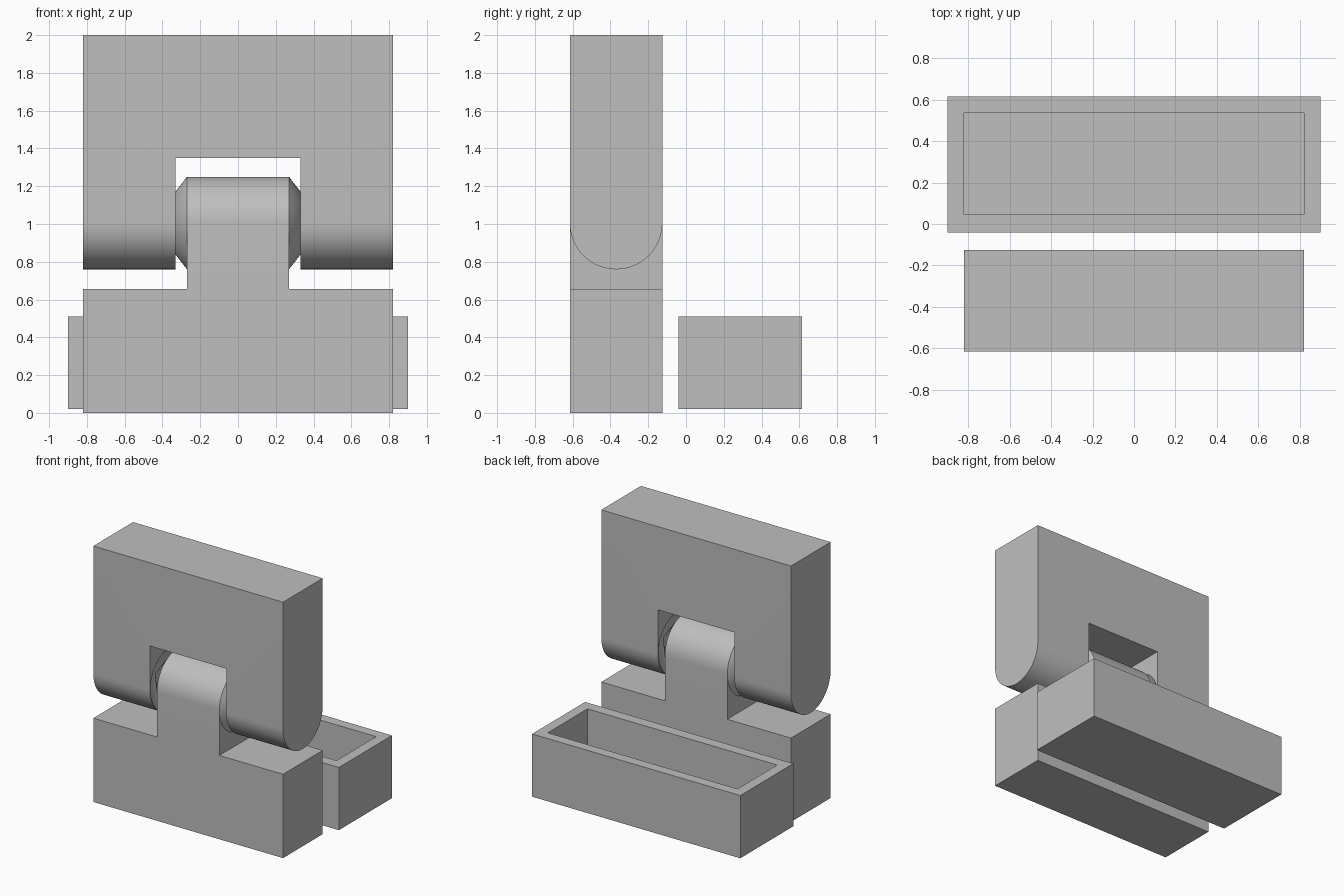
import bpy, bmesh, math
from mathutils import Matrix

if "Cube" in bpy.data.objects:
    bpy.data.objects.remove(bpy.data.objects["Cube"], do_unlink=True)

grey = bpy.data.materials.new("plain_grey")
grey.use_nodes = True
grey.diffuse_color = (0.52, 0.52, 0.52, 1)
grey.node_tree.nodes["Principled BSDF"].inputs["Base Color"].default_value = grey.diffuse_color

HALF_W = 0.82              # half width of both leaves
Y_MID, R = -0.37, 0.245    # hinge axis depth and knuckle radius
AXIS_Z = 1.005             # hinge axis height
TONGUE, SLOT = 0.27, 0.33  # half widths of tongue and slot
CONE_LEN = 0.19


def make(name, bm):
    bmesh.ops.recalc_face_normals(bm, faces=bm.faces)
    mesh = bpy.data.meshes.new(name)
    bm.to_mesh(mesh)
    bm.free()
    mesh.materials.append(grey)
    ob = bpy.data.objects.new(name, mesh)
    bpy.context.collection.objects.link(ob)
    return ob


def box(name, lo, hi):
    bm = bmesh.new()
    bmesh.ops.create_cube(bm, size=1)
    for v in bm.verts:
        v.co = [(a + b) / 2 + c * (b - a) for a, b, c in zip(lo, hi, v.co)]
    return make(name, bm)


def leaf(name, flat_z, side):
    """Block with one half-round end about the hinge axis; side +1 rounds the top."""
    pts = [(Y_MID + R, flat_z)]
    for i in range(33):
        a = math.pi * i / 32
        pts.append((Y_MID + R * math.cos(a), AXIS_Z + side * R * math.sin(a)))
    pts.append((Y_MID - R, flat_z))
    bm = bmesh.new()
    face = bm.faces.new([bm.verts.new((-HALF_W, y, z)) for y, z in pts])
    ext = bmesh.ops.extrude_face_region(bm, geom=[face])["geom"]
    verts = [g for g in ext if isinstance(g, bmesh.types.BMVert)]
    bmesh.ops.translate(bm, verts=verts, vec=(2 * HALF_W, 0, 0))
    return make(name, bm)


def cone(name, side, x, start=0.0):
    """Cone on the hinge axis, base at x, pointing outward to the given side."""
    slope = R / CONE_LEN
    length = CONE_LEN + start
    bm = bmesh.new()
    bmesh.ops.create_cone(bm, cap_ends=True, segments=64, radius1=slope * length,
                          radius2=0, depth=length)
    bmesh.ops.translate(bm, verts=bm.verts, vec=(0, 0, length / 2 - start))
    turn = Matrix.Rotation(side * math.pi / 2, 4, 'Y')
    bmesh.ops.transform(bm, verts=bm.verts,
                        matrix=Matrix.Translation((side * x, Y_MID, AXIS_Z)) @ turn)
    return make(name, bm)


def cut(ob, cutters):
    bpy.context.view_layer.objects.active = ob
    for c in cutters:
        mod = ob.modifiers.new("cut", 'BOOLEAN')
        mod.operation, mod.solver, mod.object = 'DIFFERENCE', 'EXACT', c
        bpy.ops.object.modifier_apply(modifier=mod.name)
        bpy.data.objects.remove(c, do_unlink=True)


# Upper leaf: rounded bottom, central slot, conical sockets in the slot walls
upper = leaf("upper_leaf", 2.0, -1)
cut(upper, [box("slot_cutter", (-SLOT, -1, 0.5), (SLOT, 0.2, 1.35))]
    + [cone("socket_cutter", s, SLOT - 0.003) for s in (-1, 1)])

# Lower leaf: full block with the sides cut down to leave the tongue
lower = leaf("lower_leaf", 0.0, 1)
cut(lower, [box("shoulder_cutter", (min(s * TONGUE, s), -1, 0.655),
                (max(s * TONGUE, s), 0.2, 1.5)) for s in (-1, 1)])

# Pivot cones on both sides of the tongue
pivots = [cone(n, s, TONGUE) for n, s in (("right_pivot_cone", -1), ("left_pivot_cone", 1))]

# Open tray behind the hinge
tray = box("tray", (-0.9, -0.04, 0.02), (0.9, 0.615, 0.51))
cut(tray, [box("tray_cutter", (-HALF_W, 0.045, 0.1), (HALF_W, 0.535, 0.7))])

# Smooth the round surfaces, keep the edges sharp
bpy.ops.object.select_all(action='DESELECT')
for ob in [upper, lower, tray] + pivots:
    ob.select_set(True)
bpy.context.view_layer.objects.active = upper
bpy.ops.object.shade_smooth_by_angle(angle=math.radians(30))
